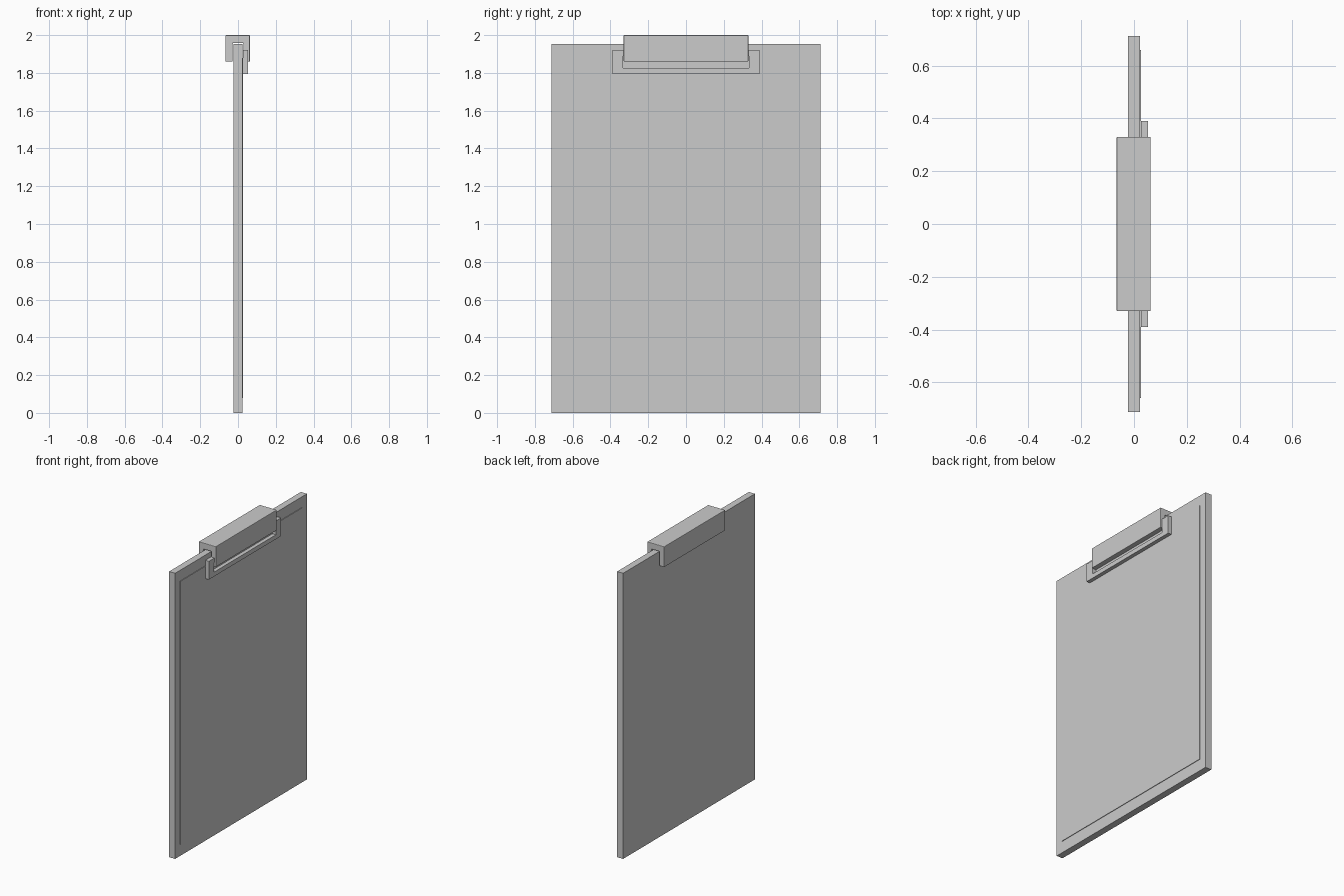
import bpy, bmesh

if "Cube" in bpy.data.objects:
    bpy.data.objects.remove(bpy.data.objects["Cube"])


def extrude_profile(name, loop, direction, bevel=0.0):
    """Extrude a closed outline of 3D points into a solid."""
    bm = bmesh.new()
    face = bm.faces.new([bm.verts.new(p) for p in loop])
    res = bmesh.ops.extrude_face_region(bm, geom=[face], use_keep_orig=True)
    verts = [v for v in res["geom"] if isinstance(v, bmesh.types.BMVert)]
    bmesh.ops.translate(bm, verts=verts, vec=direction)
    bmesh.ops.recalc_face_normals(bm, faces=bm.faces)
    mesh = bpy.data.meshes.new(name)
    bm.to_mesh(mesh)
    bm.free()
    obj = bpy.data.objects.new(name, mesh)
    bpy.context.collection.objects.link(obj)
    if bevel:
        mod = obj.modifiers.new("edge_bevel", "BEVEL")
        mod.width = bevel
        mod.segments = 2
    return obj


def slab(name, x0, x1, y, z0, z1, bevel=0.0):
    loop = [(x0, -y, z0), (x0, y, z0), (x0, y, z1), (x0, -y, z1)]
    return extrude_profile(name, loop, (x1 - x0, 0, 0), bevel)


# Backing board and the sheet of paper lying on it
slab("board", -0.023, 0.023, 0.712, 0.0, 1.953)
slab("paper", 0.022, 0.027, 0.66, 0.08, 1.88)

# Clip: channel section hooked over the top edge
section = [(-0.066, 1.86), (-0.066, 2.0), (0.063, 2.0), (0.063, 1.86),
           (0.028, 1.86), (0.028, 1.958), (-0.028, 1.958), (-0.028, 1.86)]
extrude_profile("clip", [(x, -0.33, z) for x, z in section], (0, 0.66, 0), 0.003)

# Pressing frame: rectangular ring passing through the clip
bm = bmesh.new()
rings = []
for x in (0.026, 0.053):
    for y, z0, z1 in ((0.39, 1.795, 1.92), (0.333, 1.825, 1.89)):
        rings.append([bm.verts.new((x, a, b)) for a, b in
                      ((-y, z0), (y, z0), (y, z1), (-y, z1))])
for a, b in ((0, 1), (1, 3), (3, 2), (2, 0)):
    for i in range(4):
        j = (i + 1) % 4
        bm.faces.new((rings[a][i], rings[a][j], rings[b][j], rings[b][i]))
bmesh.ops.recalc_face_normals(bm, faces=bm.faces)
mesh = bpy.data.meshes.new("press_frame")
bm.to_mesh(mesh)
bm.free()
bpy.context.collection.objects.link(bpy.data.objects.new("press_frame", mesh))
